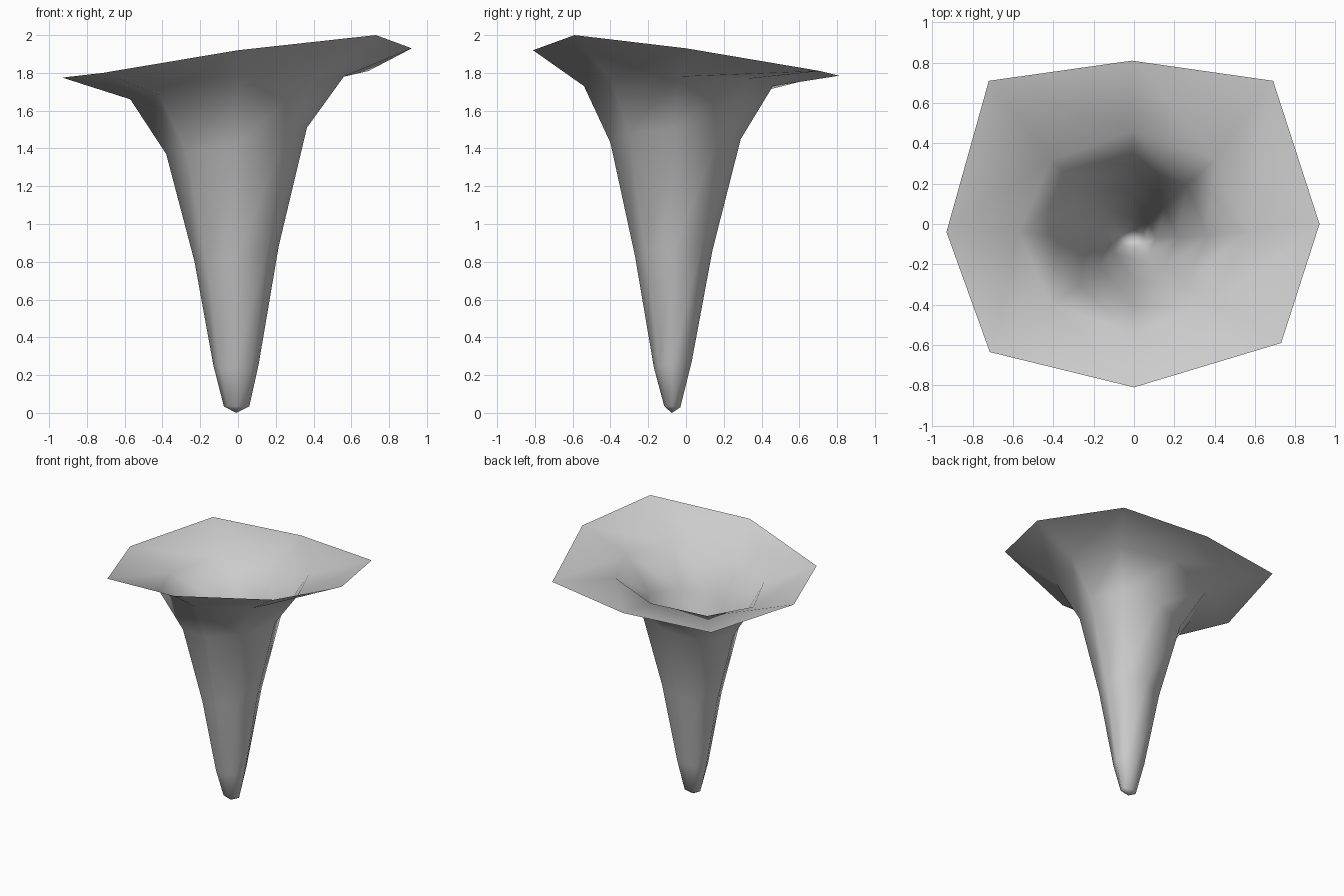
import bpy, bmesh

cube = bpy.data.objects.get("Cube")
if cube:
    bpy.data.objects.remove(cube, do_unlink=True)

# Material
grey = bpy.data.materials.new("light grey")
grey.use_nodes = True
colour = (0.6, 0.6, 0.6, 1)
grey.diffuse_color = colour
grey.node_tree.nodes["Principled BSDF"].inputs["Base Color"].default_value = colour


def tilted_ring(west, east, south, north, z_west, z_east, z_south, z_north, corner=0.72):
    """Eight points around a tilted oval, anticlockwise from east."""
    cx, cy = (west + east) / 2, (south + north) / 2
    rx, ry = (east - west) / 2, (north - south) / 2
    cz = (z_west + z_east + z_south + z_north) / 4
    tx, ty = (z_east - z_west) / 2, (z_north - z_south) / 2

    def diagonal(sx, sy):
        a, b = sx * corner, sy * corner
        return (cx + a * rx, cy + b * ry, cz + a * tx + b * ty)

    return [(east, cy, z_east), diagonal(1, 1), (cx, north, z_north), diagonal(-1, 1),
            (west, cy, z_west), diagonal(-1, -1), (cx, south, z_south), diagonal(1, -1)]


# Stem rings from the tip upwards, then the uneven squarish rim
rings = [
    tilted_ring(-0.075, 0.06, -0.115, -0.03, 0.035, 0.035, 0.035, 0.03),
    tilted_ring(-0.13, 0.11, -0.17, 0.03, 0.25, 0.26, 0.24, 0.27),
    tilted_ring(-0.23, 0.215, -0.27, 0.14, 0.8, 0.88, 0.83, 0.86),
    tilted_ring(-0.38, 0.365, -0.4, 0.29, 1.37, 1.51, 1.43, 1.45),
    tilted_ring(-0.57, 0.56, -0.54, 0.46, 1.66, 1.78, 1.73, 1.73),
    [(0.92, 0, 1.93), (0.69, 0.71, 1.81), (-0.01, 0.81, 1.785), (-0.72, 0.71, 1.78),
     (-0.93, -0.04, 1.775), (-0.715, -0.635, 1.8), (0, -0.81, 1.92), (0.73, -0.59, 2)],
]

# Open funnel skin: rings joined by quads, closed by a fan at the tip
bm = bmesh.new()
loops = [[bm.verts.new(p) for p in ring] for ring in rings]
tip = bm.verts.new((-0.01, -0.075, 0))
sides = len(loops[0])
for i in range(sides):
    j = (i + 1) % sides
    bm.faces.new((tip, loops[0][j], loops[0][i]))
    for low, high in zip(loops, loops[1:]):
        bm.faces.new((low[i], low[j], high[j], high[i]))
for face in bm.faces:
    face.smooth = True

mesh = bpy.data.meshes.new("funnel")
bm.to_mesh(mesh)
bm.free()
mesh.materials.append(grey)
funnel = bpy.data.objects.new("funnel", mesh)
bpy.context.collection.objects.link(funnel)
